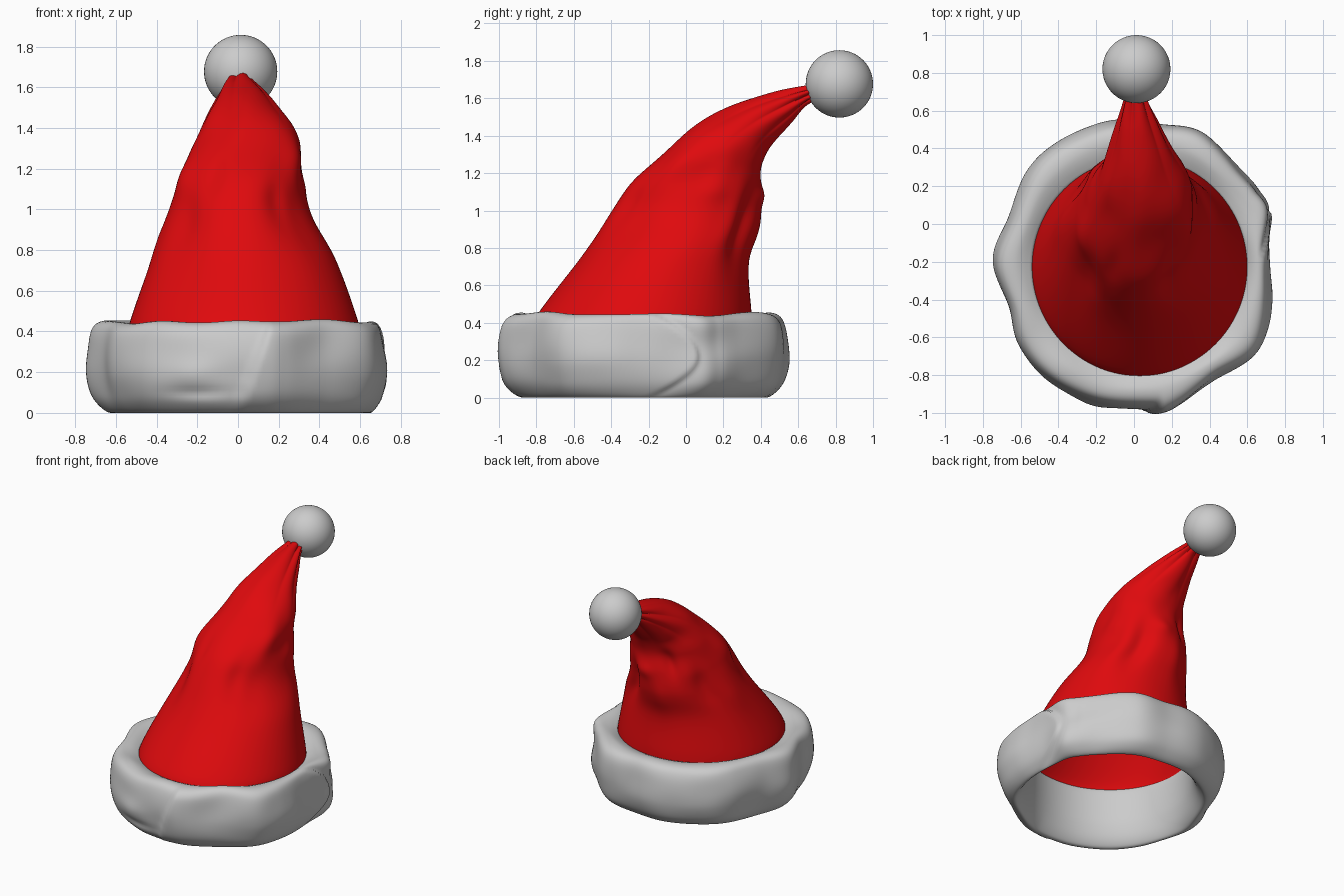
import bpy, bmesh, math
from mathutils import Vector, noise

if "Cube" in bpy.data.objects:
    bpy.data.objects.remove(bpy.data.objects["Cube"])


def catmull(pts, per, closed):
    # Smooth curve through points of any dimension
    n, out = len(pts), []
    get = (lambda i: pts[i % n]) if closed else (lambda i: pts[max(0, min(n - 1, i))])
    for i in range(n if closed else n - 1):
        a, b, c, d = (get(i + k) for k in (-1, 0, 1, 2))
        for j in range(per):
            t = j / per
            out.append(tuple(0.5 * (2 * q + (r - p) * t + (2 * p - 5 * q + 4 * r - s) * t * t
                                    + (3 * q - p - 3 * r + s) * t ** 3)
                             for p, q, r, s in zip(a, b, c, d)))
    if not closed:
        out.append(tuple(pts[-1]))
    return out


def grid_object(name, rows, close_rows):
    # Skin a list of closed rings
    bm = bmesh.new()
    v = [[bm.verts.new(p) for p in row] for row in rows]
    n, m = len(v), len(v[0])
    for i in range(n if close_rows else n - 1):
        for j in range(m):
            k, l = (i + 1) % n, (j + 1) % m
            bm.faces.new((v[i][j], v[i][l], v[k][l], v[k][j]))
    bmesh.ops.recalc_face_normals(bm, faces=bm.faces)
    me = bpy.data.meshes.new(name)
    bm.to_mesh(me)
    bm.free()
    for p in me.polygons:
        p.use_smooth = True
    ob = bpy.data.objects.new(name, me)
    bpy.context.collection.objects.link(ob)
    return ob


def bump(a, z, spots):
    # Sum of soft dents and bulges: (angle, height, angle width, height width, amount)
    total = 0
    for a0, z0, wa, wz, amt in spots:
        da = (a - a0 + 180) % 360 - 180
        total += amt * math.exp(-(da / wa) ** 2 - ((z - z0) / wz) ** 2)
    return total


# Fur brim: lumpy outer outline, round inner wall
outline = [(-.745, -.2), (-.66, .03), (-.57, .28), (-.41, .43), (-.15, .545), (.12, .53),
           (.36, .49), (.58, .28), (.67, .19), (.74, .09), (.72, -.1), (.715, -.4),
           (.65, -.67), (.42, -.82), (.24, -.94), (.1, -.975), (-.2, -.955), (-.45, -.83),
           (-.6, -.65), (-.67, -.45)]
profile = [(-.06, .3), (-.03, .4), (.12, .43), (.45, .45), (.75, .435), (.92, .38), (1, .27),
           (.98, .17), (.86, .08), (.65, .025), (.42, 0), (.26, .02), (.1, .08), (-.02, .18)]
cx, cy, r_in = .03, -.225, .57
spots = [(-110, .2, 9, .06, .012), (-108, .1, 12, .03, -.014), (25, .28, 9, .1, -.015),
         (-15, .2, 14, .12, .015), (130, .3, 12, .1, -.015), (200, .25, 8, .15, -.01)]
rows = []
for x, y in catmull(outline, 10, True):
    a = math.atan2(y - cy, x - cx)
    deg, r_out = math.degrees(a), math.hypot(x - cx, y - cy)
    lift = .025 * noise.noise(Vector((math.cos(a) * 2, math.sin(a) * 2, 4.2)))
    ring = []
    for s, z in catmull(profile, 5, True):
        r = r_in + (r_out - r_in) * s if s > 0 else r_in + .14 * s
        if s > .4:
            w = min(1, (s - .4) / .5)
            # Overlapping folds in the fur at the front and right
            for fold, amt in ((-90 + 28 * (z - .1), .03), (23 - 380 * (z - .23) ** 2, -.025)):
                d = deg - fold
                r += w * amt * math.exp(-max(d, 0) / 18) / (1 + math.exp(-max(-40, min(40, d * 2))))
            r += w * bump(deg, z, spots)
            # Uneven tuck under the lower edge
            r += w * .015 * noise.noise(Vector((math.cos(a) * 2.5, math.sin(a) * 2.5, z * 5)))
        rise = lift * max(0, min(1, s / .4)) * z / .45
        ring.append((cx + r * math.cos(a), cy + r * math.sin(a), max(0, z + rise)))
    rows.append(ring)
grid_object("fur_brim", rows, True)

# Cloth cone: each section is front y, z, back y, z, centre x, half width
sections = [(-.8, .36, .35, .36, .03, .57), (-.79, .45, .35, .45, .03, .56),
            (-.56, .75, .335, .74, .03, .455), (-.39, 1, .39, .94, .01, .35),
            (-.27, 1.17, .405, 1.08, .015, .31), (-.11, 1.32, .4, 1.2, .035, .28),
            (.05, 1.455, .42, 1.29, .045, .24), (.25, 1.56, .48, 1.38, .035, .18),
            (.47, 1.63, .57, 1.48, .02, .115), (.64, 1.665, .64, 1.56, .01, .065),
            (.72, 1.68, .71, 1.6, .01, .045)]
dents = [(-58, 3.2, 10, .6, -.02), (-40, 2.7, 16, .8, -.02), (-35, 4.6, 14, .9, .025),
         (-115, 4, 9, .6, -.015), (56, 2.8, 10, 1.1, -.03), (38, 3, 10, 1.2, .015),
         (80, 4.0, 12, .4, .015), (0, 4.8, 16, .6, -.015), (15, 4, 14, .5, .015),
         (222, 2.7, 18, .8, -.04), (205, 4.1, 16, .7, .025), (150, 3.2, 10, .8, -.025),
         (172, 2.3, 12, .6, .015), (120, 4.5, 9, .8, -.025), (100, 2.5, 10, .9, .015)]
PER, SEG = 9, 128
rows = []
for i, (fy, fz, by, bz, mx, hw) in enumerate(catmull(sections, PER, False)):
    u = i / PER
    mid = Vector((mx, (fy + by) / 2, (fz + bz) / 2))
    half = Vector((0, (by - fy) / 2, (bz - fz) / 2))
    fade = max(0, min(1, (u - 1) / 1.5)) * max(0, min(1, (9.5 - u) / 3))
    pleat = max(0, min(1, (u - 5.5) / 3))
    ring = []
    for j in range(SEG):
        a = 2 * math.pi * j / SEG
        off = Vector((math.cos(a) * hw, 0, 0)) + half * math.sin(a)
        n = noise.noise(Vector((math.cos(a) * 1.6, math.sin(a) * 1.6, u * .8)))
        d = fade * (.012 * n + bump(math.degrees(a), u, dents))
        # Gathered pleats towards the tip
        d += pleat * .008 * (abs(math.sin(3.5 * a + .6 * math.sin(2 * a))) * 2 - 1.3)
        ring.append(mid + off + off.normalized() * d)
    rows.append(ring)
cone = grid_object("cloth_cone", rows, False)
red = bpy.data.materials.new("red_cloth")
red.diffuse_color = (.74, .003, .004, 1)
red.use_nodes = True
red.node_tree.nodes["Principled BSDF"].inputs["Base Color"].default_value = red.diffuse_color
cone.data.materials.append(red)

# Pompom
bpy.ops.mesh.primitive_uv_sphere_add(segments=48, ring_count=32, radius=.18, location=(.013, .82, 1.677))
bpy.context.object.name = "pompom"
bpy.ops.object.shade_smooth()
